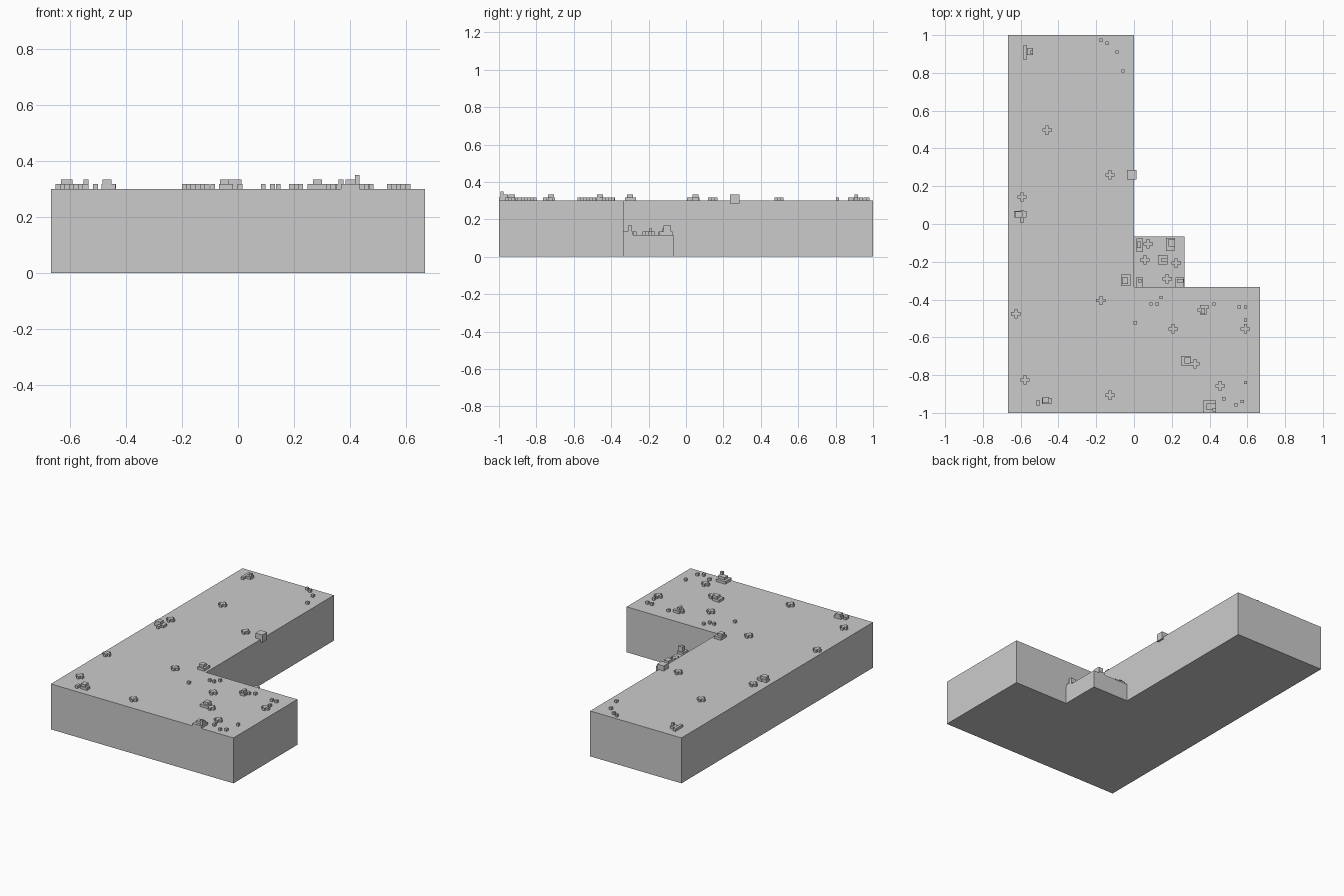
import bpy, bmesh
from mathutils import Matrix

V = 1 / 60          # small cube size
TOP, LOW = 0.30, 0.117


def prism(bm, pts, z0, z1):
    """Extrude a flat outline from z0 up to z1."""
    bottom = bm.faces.new([bm.verts.new((x, y, z0)) for x, y in pts])
    out = bmesh.ops.extrude_face_region(bm, geom=[bottom])
    for e in out["geom"]:
        if isinstance(e, bmesh.types.BMVert):
            e.co.z = z1


def box(bm, x, y, sx, sy, z0, z1):
    m = Matrix.Translation((x, y, (z0 + z1) / 2)) @ Matrix.Diagonal((sx, sy, z1 - z0, 1))
    bmesh.ops.create_cube(bm, size=1, matrix=m)


def plus(bm, x, y, z):
    a, b = V / 2, V * 1.5
    pts = [(-a, -b), (a, -b), (a, -a), (b, -a), (b, a), (a, a),
           (a, b), (-a, b), (-a, a), (-b, a), (-b, -a), (-a, -a)]
    prism(bm, [(x + px, y + py) for px, py in pts], z, z + V)


def finish(name, bm):
    bmesh.ops.recalc_face_normals(bm, faces=bm.faces)
    me = bpy.data.meshes.new(name)
    bm.to_mesh(me)
    bm.free()
    ob = bpy.data.objects.new(name, me)
    bpy.context.collection.objects.link(ob)


# L-shaped main slab
bm = bmesh.new()
prism(bm, [(-.667, -1), (.667, -1), (.667, -.333), (0, -.333), (0, 1), (-.667, 1)], 0, TOP)
finish("main_slab", bm)

# low block in the inner corner
bm = bmesh.new()
prism(bm, [(0, -.333), (.267, -.333), (.267, -.067), (0, -.067)], 0, LOW)
finish("low_block", bm)

# plus-shaped bumps
bm = bmesh.new()
for x, y in [(-.46, .497), (-.127, .26), (-.593, .143), (-.625, -.475), (-.577, -.825),
             (-.175, -.405), (-.127, -.907), (.207, -.555), (.59, -.555), (.323, -.74),
             (.457, -.857)]:
    plus(bm, x, y, TOP)
for x, y in [(.075, -.105), (.058, -.19), (.223, -.207), (.175, -.29)]:
    plus(bm, x, y, LOW)
finish("plus_bumps", bm)

# single cube bumps
bm = bmesh.new()
for x, y in [(-.175, .973), (-.143, .957), (-.09, .91), (-.058, .81), (.007, -.523),
             (.09, -.423), (.123, -.423), (.143, -.39), (.39, -.44), (.423, -.423),
             (.557, -.44), (.59, -.44), (.59, -.508), (.59, -.84), (.475, -.925),
             (.54, -.957), (.573, -.94)]:
    box(bm, x, y, V, V, TOP, TOP + V)
finish("cube_bumps", bm)

# stacked clusters on the slab: x, y, size x, size y, layer from, layer to
bm = bmesh.new()
for x, y, sx, sy, a, b in [
        (-.602, .052, .067, .033, 0, 1), (-.593, .04, .017, .067, 0, 1),
        (-.61, .05, .04, .033, 1, 2),
        (-.577, .907, .017, .08, 0, 1), (-.55, .912, .033, .037, 0, 1),
        (-.542, .91, .017, .017, 1, 2),
        (-.462, -.937, .05, .033, 0, 1), (-.467, -.932, .033, .033, 1, 2),
        (-.508, -.947, .017, .033, 0, 1),
        (-.043, -.297, .05, .06, 0, 1), (-.048, -.3, .033, .033, 1, 2),
        (.273, -.725, .05, .05, 0, 1), (.283, -.722, .033, .033, 1, 2),
        (.36, -.455, .05, .017, 0, 1), (.367, -.455, .033, .05, 0, 1),
        (.367, -.46, .017, .033, 1, 2),
        (.4, -.967, .067, .067, 0, 1), (.408, -.967, .05, .033, 1, 2),
        (.425, -.983, .017, .017, 1, 3),
        (-.012, .26, .05, .05, -1, 2)]:
    box(bm, x, y, sx, sy, TOP + a * V, TOP + b * V)
finish("slab_clusters", bm)

# stacked clusters on the low block
bm = bmesh.new()
for x, y, sx, sy, a, b in [
        (.03, -.112, .033, .07, 0, 1), (.027, -.11, .02, .033, 1, 2),
        (.193, -.108, .045, .07, 0, 1), (.2, -.1, .033, .04, 1, 3),
        (.153, -.19, .05, .05, 0, 1), (.16, -.19, .033, .017, 1, 2),
        (.03, -.308, .037, .05, 0, 1), (.03, -.3, .017, .017, 1, 2),
        (.242, -.308, .045, .05, 0, 1), (.245, -.3, .033, .02, 1, 3)]:
    box(bm, x, y, sx, sy, LOW + a * V, LOW + b * V)
finish("low_block_clusters", bm)
